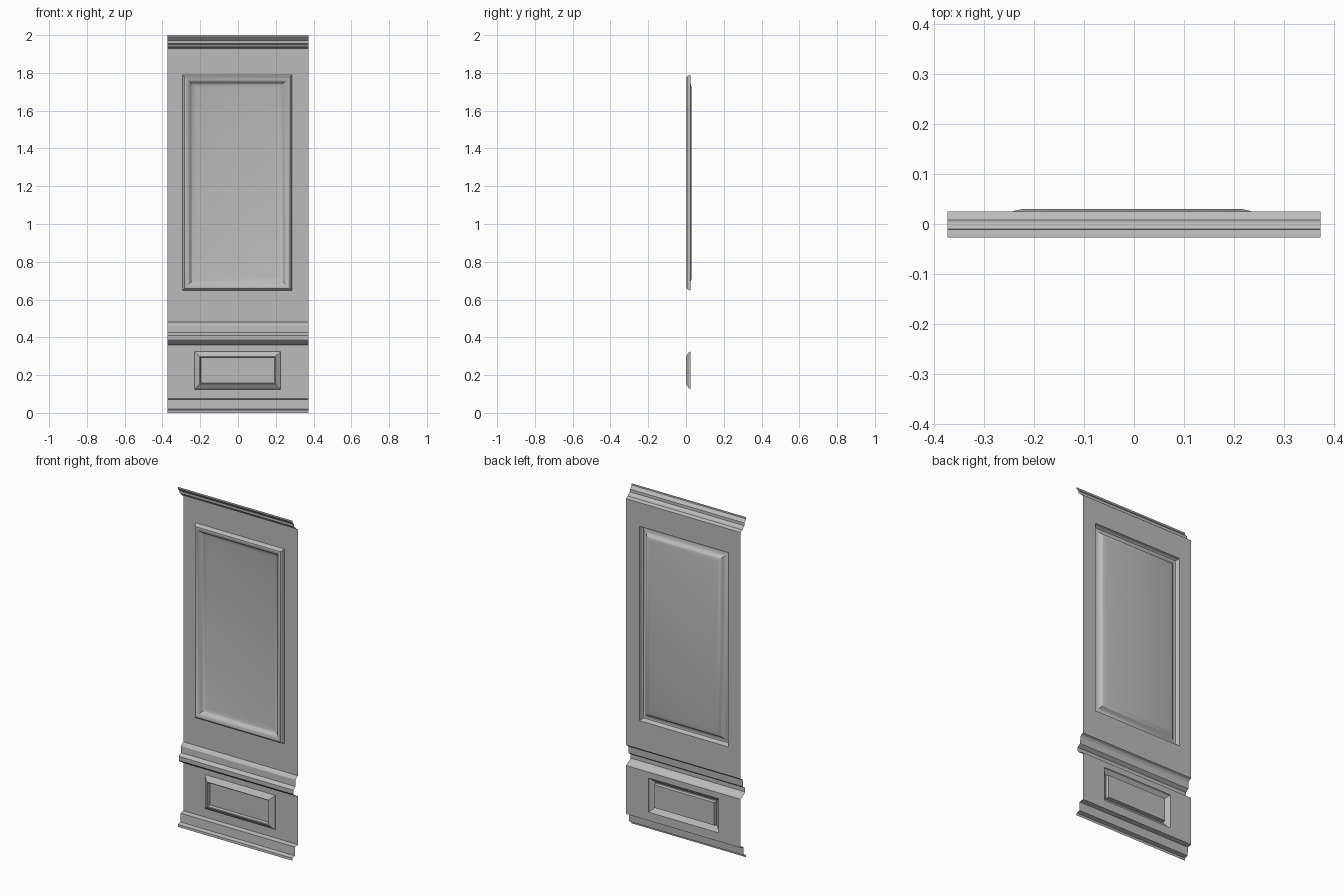
import bpy, bmesh, math

cube = bpy.data.objects.get("Cube")
if cube:
    bpy.data.objects.remove(cube, do_unlink=True)

HALF = 0.373   # half width of the whole piece
WALL = 0.025   # depth of the flat wall sheet

paint = bpy.data.materials.new("grey paint")
paint.use_nodes = True
GREY = (0.5, 0.5, 0.5, 1)
paint.diffuse_color = GREY
paint.node_tree.nodes["Principled BSDF"].inputs["Base Color"].default_value = GREY


def finish(name, bm):
    mesh = bpy.data.meshes.new(name)
    bm.to_mesh(mesh)
    bm.free()
    mesh.materials.append(paint)
    obj = bpy.data.objects.new(name, mesh)
    bpy.context.collection.objects.link(obj)
    bpy.ops.object.select_all(action='DESELECT')
    obj.select_set(True)
    bpy.context.view_layer.objects.active = obj
    bpy.ops.object.shade_smooth_by_angle(angle=math.radians(25))


def moulding(name, profile):
    """Run a (y, z) profile, listed from bottom to top, across the full width."""
    bm = bmesh.new()
    rows = [[bm.verts.new((x, y, z)) for x in (-HALF, HALF)] for y, z in profile]
    for a, b in zip(rows, rows[1:]):
        bm.faces.new((a[0], a[1], b[1], b[0]))
    finish(name, bm)


def nested(name, rects, fill):
    """Join nested rectangles (x0, x1, z0, z1, y) and optionally close the last."""
    bm = bmesh.new()
    rings = [[bm.verts.new((x, y, z)) for x, z in ((x0, z0), (x1, z0), (x1, z1), (x0, z1))]
             for x0, x1, z0, z1, y in rects]
    for a, b in zip(rings, rings[1:]):
        for i in range(4):
            j = (i + 1) % 4
            bm.faces.new((a[i], a[j], b[j], b[i]))
    if fill:
        bm.faces.new(rings[-1])
    finish(name, bm)


def panel(part, z0, z1, opening, profile):
    """Wall sheet around an opening, plus a framed field following (inset, y)."""
    a, b, c, d = opening
    nested(part + "_wall", [(-HALF, HALF, z0, z1, WALL), (a, b, c, d, WALL)], False)
    rects = [(a + i, b - i, c + i, d - i, y) for i, y in profile]
    nested(part + "_framed_panel", rects, True)


# Tall upper panel with a rounded frame, and short lower panel with a sloped frame
panel("upper", 0.48, 1.93, (-0.293, 0.285, 0.647, 1.79),
      [(0, WALL), (0.005, 0.010), (0.011, 0.004), (0.018, 0.002), (0.028, 0.005),
       (0.037, 0.012), (0.045, 0.022), (0.052, 0.026), (0.07, 0.03)])
panel("lower", 0.075, 0.36, (-0.23, 0.225, 0.125, 0.325),
      [(0, WALL), (0.003, 0.017), (0.026, 0.001), (0.030, 0.003), (0.033, 0.02)])

# Horizontal mouldings
moulding("base_board", [(-0.027, 0), (-0.026, 0.014), (-0.004, 0.02),
                        (-0.001, 0.07), (WALL, 0.075)])
moulding("chair_rail", [(WALL, 0.36), (0.012, 0.364), (0.004, 0.372), (-0.010, 0.378),
                        (-0.018, 0.387), (-0.018, 0.411), (-0.004, 0.42),
                        (0.002, 0.425), (0.004, 0.463), (0.012, 0.474), (WALL, 0.48)])
moulding("crown", [(WALL, 1.93), (0.008, 1.938), (0.003, 1.947), (-0.010, 1.956),
                   (-0.011, 1.972), (-0.020, 1.98), (-0.027, 1.99), (-0.027, 2.0)])
